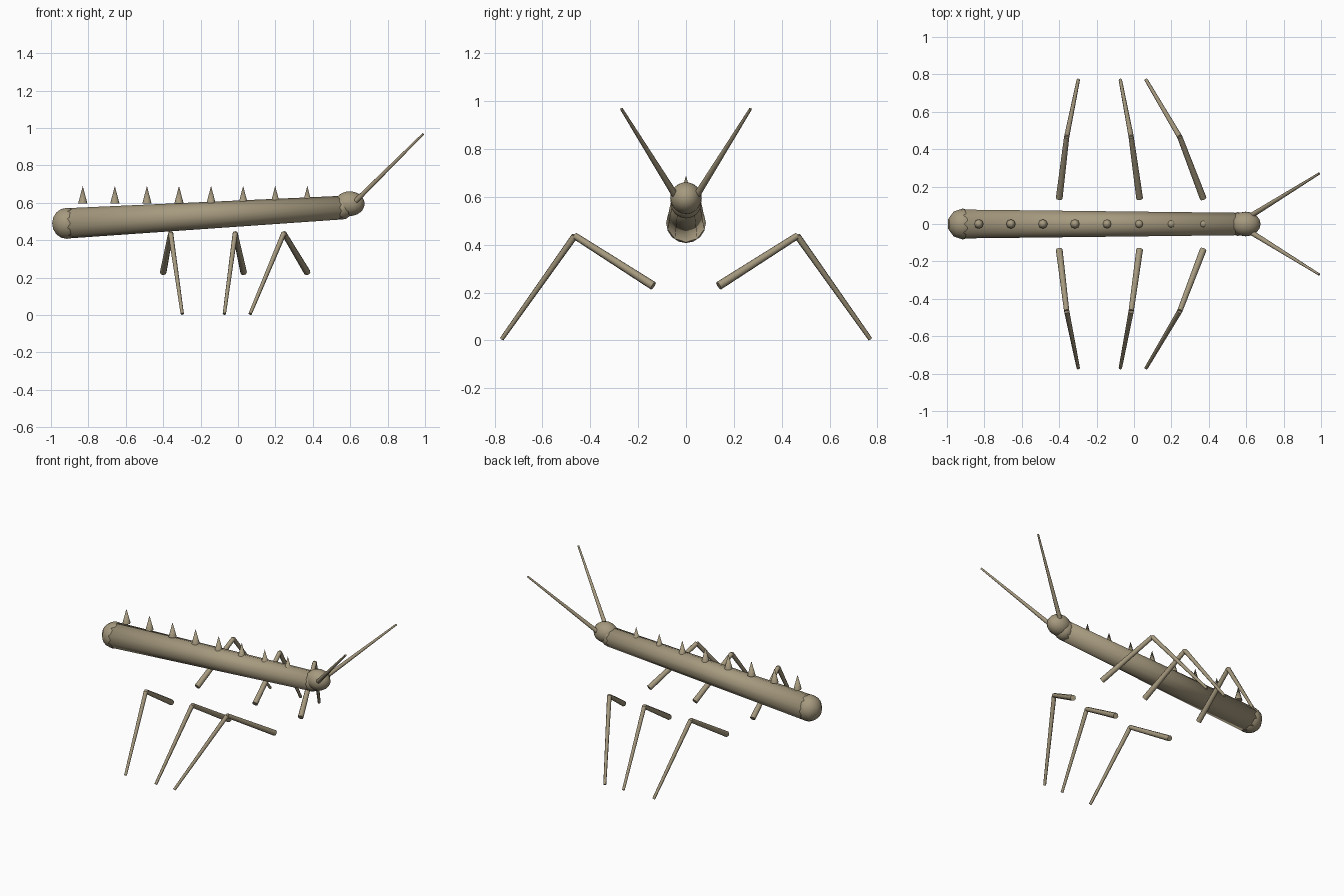
import bpy
from mathutils import Vector

cube = bpy.data.objects.get("Cube")
if cube:
    bpy.data.objects.remove(cube, do_unlink=True)

bark = bpy.data.materials.new("dry_twig_tan")
bark.use_nodes = True
TAN = (0.38, 0.32, 0.21, 1)
bark.diffuse_color = TAN
bark.node_tree.nodes["Principled BSDF"].inputs["Base Color"].default_value = TAN


def finish(name, angle=None):
    ob = bpy.context.object
    ob.name = name
    ob.data.materials.append(bark)
    if angle is None:
        bpy.ops.object.shade_smooth()
    else:
        bpy.ops.object.shade_smooth_by_angle(angle=angle)
    return ob


def rod(name, start, end, r1, r2, sides=8, angle=0.9):
    """Tapered rod between two points."""
    a, b = Vector(start), Vector(end)
    axis = b - a
    bpy.ops.mesh.primitive_cone_add(vertices=sides, radius1=r1, radius2=r2,
                                    depth=axis.length, location=(a + b) / 2)
    bpy.context.object.rotation_euler = axis.to_track_quat('Z', 'Y').to_euler()
    return finish(name, angle)


def ball(name, centre, size, segments, rings):
    bpy.ops.mesh.primitive_uv_sphere_add(segments=segments, ring_count=rings,
                                         radius=1, location=centre)
    bpy.context.object.scale = size
    return finish(name)


# Trunk, rising gently from tail to head
TAIL, NECK = (-0.915, 0, 0.49), (0.555, 0, 0.574)
rod("body", TAIL, NECK, 0.081, 0.063, sides=10, angle=None)
ball("tail_tip", TAIL, (0.083, 0.083, 0.083), 10, 8)
ball("neck", NECK, (0.064, 0.064, 0.064), 10, 8)
ball("head", (0.597, 0, 0.595), (0.08, 0.066, 0.066), 16, 12)

# Row of spines along the back
for i in range(8):
    x = -0.83 + i * 0.1715
    rod(f"spine_{i + 1}", (x, 0, 0.595), (x, 0, 0.69), 0.025, 0)

# Legs: hip, knee and foot positions along x
LEGS = {"front": (0.37, 0.245, 0.065),
        "middle": (0.03, -0.015, -0.073),
        "hind": (-0.40, -0.36, -0.298)}
for side, s in (("left", 1), ("right", -1)):
    # The insect's head points along x, so sides are mirrored in y
    for pair, (hip, knee, foot) in LEGS.items():
        joint = (knee, s * 0.465, 0.437)
        rod(f"{pair}_upper_leg_{side}", (hip, s * 0.137, 0.228), joint, 0.018, 0.014)
        rod(f"{pair}_lower_leg_{side}", joint, (foot, s * 0.77, 0.006), 0.014, 0.009)
    rod(f"antenna_{side}", (0.63, s * 0.047, 0.61), (0.99, s * 0.27, 0.968), 0.014, 0.006)
